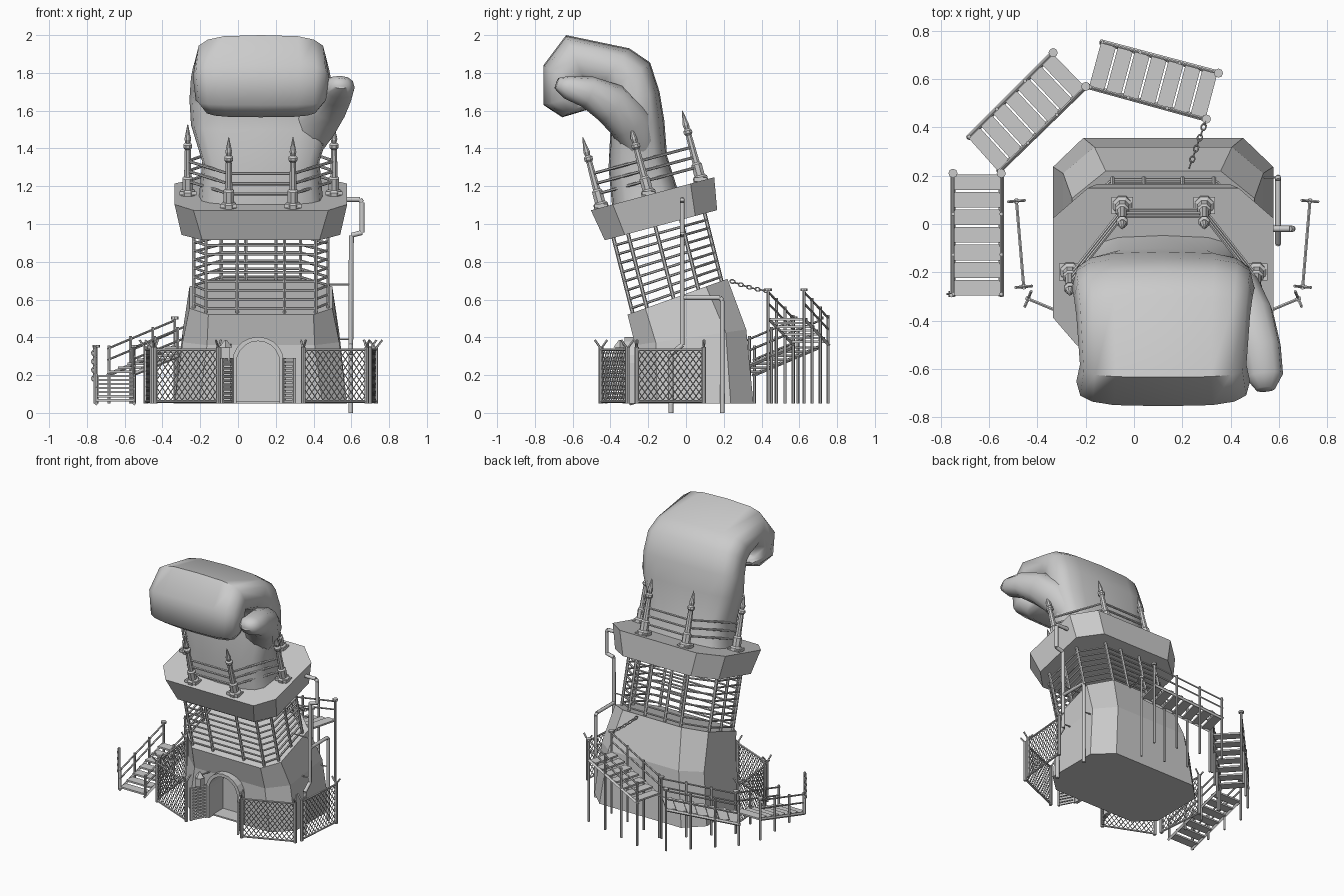
import bpy, bmesh, math
from mathutils import Vector as V, Matrix

if "Cube" in bpy.data.objects:
    bpy.data.objects.remove(bpy.data.objects["Cube"])

CX = 0.121  # tower centre line in x


def finish(name, bm, smooth=None):
    bmesh.ops.recalc_face_normals(bm, faces=bm.faces)
    me = bpy.data.meshes.new(name)
    bm.to_mesh(me)
    bm.free()
    ob = bpy.data.objects.new(name, me)
    bpy.context.collection.objects.link(ob)
    if smooth:
        bpy.ops.object.select_all(action='DESELECT')
        ob.select_set(True)
        bpy.context.view_layer.objects.active = ob
        bpy.ops.object.shade_smooth_by_angle(angle=math.radians(smooth))
    return ob


def loft(bm, rings, caps=True):
    vs = [[bm.verts.new(p) for p in r] for r in rings]
    for a, b in zip(vs, vs[1:]):
        for i in range(len(a)):
            j = (i + 1) % len(a)
            bm.faces.new((a[i], a[j], b[j], b[i]))
    if caps:
        bm.faces.new(vs[0])
        bm.faces.new(vs[-1])


def rod(bm, a, b, r=0.008, n=6, r2=None):
    a, b = V(a), V(b)
    d = b - a
    m = Matrix.Translation((a + b) / 2) @ d.to_track_quat('Z', 'Y').to_matrix().to_4x4()
    bmesh.ops.create_cone(bm, cap_ends=True, segments=n, radius1=r,
                          radius2=r if r2 is None else r2, depth=d.length, matrix=m)


def path(bm, pts, r=0.008, n=6, closed=False):
    for a, b in zip(pts, pts[1:] + (pts[:1] if closed else [])):
        rod(bm, a, b, r, n)


def box(bm, c, s, rot=0):
    m = Matrix.Translation(c) @ Matrix.Rotation(rot, 4, 'Z') @ Matrix.Diagonal((*s, 1))
    bmesh.ops.create_cube(bm, size=1, matrix=m)


def ring(c, u, v, n=16, e=3.4):
    f = lambda t: math.copysign(abs(t) ** (2 / e), t)
    return [V(c) + V(u) * f(math.cos(2 * math.pi * i / n)) + V(v) * f(math.sin(2 * math.pi * i / n))
            for i in range(n)]


def octagon(w, yf, yb, cf, cb):
    # chamfered rectangle: half width, front/back y, chamfer sizes front/back
    return [(-w + cf[0], yf), (w - cf[0], yf), (w, yf + cf[1]), (w, yb - cb[1]),
            (w - cb[0], yb), (-w + cb[0], yb), (-w, yb - cb[1]), (-w, yf + cf[1])]


def tilted(pts, y0, z0, deg, z=0):
    m = Matrix.Translation((CX, y0, z0)) @ Matrix.Rotation(math.radians(deg), 4, 'X')
    return [m @ V((x, y, z)) for x, y in pts]


# tower base, leaning forward as it rises
bm = bmesh.new()
loft(bm, [tilted(octagon(.456, -.315, .315, (.13, .12), (.125, .12)), .042, .05, 0),
          tilted(octagon(.415, -.297, .297, (.13, .11), (.13, .11)), .025, .40, 8),
          tilted(octagon(.378, -.281, .281, (.10, .10), (.14, .12)), -.045, .615, 19.7)])
base = finish("tower_base", bm)

# arched doorway recess
arch = [(-.115, .05)] + [(.115 * math.cos(math.pi - math.pi * i / 10), .265 + .115 * math.sin(math.pi * i / 10))
                         for i in range(11)] + [(.115, .05)]
bm = bmesh.new()
loft(bm, [[(CX - .015 + x, y, z + (.01 if z < .1 else 0)) for x, z in arch] for y in (-.5, -.16)])
cut = finish("door_cutter", bm)
cut.hide_render = True
cut.hide_viewport = True
mod = base.modifiers.new("doorway", 'BOOLEAN')
mod.object = cut
mod.operation = 'DIFFERENCE'
mod.solver = 'EXACT'

# door frame band
bm = bmesh.new()
rings = []
for x, z in arch:
    k = 1.2
    zo = .05 if z < .1 else .265 + (z - .265) * k
    X = CX - .015
    rings.append([(X + x, -.325, z), (X + x * k, -.325, zo), (X + x * k, -.24, zo), (X + x, -.24, z)])
loft(bm, rings)
finish("door_frame", bm)

# open slatted gates and lamp beside the door
bm = bmesh.new()
for s in (-1, 1):
    cx, rot = CX - .015 + s * .165, -s * math.radians(62)
    for d in (-.055, .055):
        box(bm, (cx + d * math.cos(rot), -.375 + d * math.sin(rot), .17), (.012, .015, .24), rot)
    for i in range(11):
        box(bm, (cx, -.375, .06 + i * .022), (.11, .01, .015), rot)
finish("gates", bm)
bm = bmesh.new()
box(bm, (-.065, -.35, .31), (.045, .045, .07))
rod(bm, (-.065, -.35, .345), (-.065, -.35, .385), .036, 4, .006)
rod(bm, (-.065, -.35, .36), (-.04, -.27, .36), .006)
finish("door_lamp", bm)

# open cage between base and platform
prof = octagon(.355, -.25, .25, (.065, .08), (.145, .13))
lo = tilted(prof + [(-.125, -.25), (.125, -.25), (-.08, .25), (.08, .25), (-.355, -.02), (.355, -.02)], -.045, .605, 19.7)
hi = tilted(prof + [(-.125, -.25), (.125, -.25), (-.08, .25), (.08, .25), (-.355, -.02), (.355, -.02)], -.145, 1.0, 15)
bm = bmesh.new()
for a, b in zip(lo, hi):
    d = (b - a).normalized()
    rod(bm, a - d * .03, b, .01)
for i in range(8):
    t = .08 + i * .115
    path(bm, [a.lerp(b, t) for a, b in zip(lo[:8], hi[:8])], .007, 6, True)
finish("cage", bm)

# flared platform
bm = bmesh.new()
loft(bm, [tilted(octagon(.42, -.308, .308, (.11, .11), (.145, .12)), -.177, 1.16, 15, -.172),
          tilted(octagon(.457, -.338, .338, (.10, .12), (.145, .13)), -.177, 1.16, 15)])
finish("platform", bm)

# spires and railings on the platform
M = Matrix.Translation((CX, -.177, 1.16)) @ Matrix.Rotation(math.radians(15), 4, 'X')
spots = [(-.17, -.28), (.17, -.28), (.387, -.02), (.17, .265), (-.17, .265), (-.387, -.02)]
spire = [(.042, 0), (.042, .02), (.03, .03), (.03, .09), (.021, .1), (.017, .25), (.025, .26),
         (.025, .275), (.014, .285), (.019, .305), (.002, .385)]
bm = bmesh.new()
for x, y in spots:
    loft(bm, [[M @ V((x + r * math.cos(math.pi / 8 + i * math.pi / 4), y + r * math.sin(math.pi / 8 + i * math.pi / 4), z))
               for i in range(8)] for r, z in spire])
    box(bm, M @ V((x, y, .008)), (.09, .07, .02))
finish("spires", bm)
bm = bmesh.new()
for h in (.075, .13, .185):
    path(bm, [M @ V((x, y, h)) for x, y in spots], .008, 6, True)
finish("platform_rails", bm)

# fist: sections from wrist over the knuckles to the curled finger tips (outer yz, inner yz, half width)
secs = [(-.04, 1.17, -.39, 1.08, .33), (-.10, 1.36, -.41, 1.30, .31), (-.115, 1.55, -.40, 1.50, .37),
        (-.14, 1.70, -.39, 1.62, .378), (-.19, 1.855, -.42, 1.70, .37), (-.30, 1.93, -.46, 1.72, .36),
        (-.635, 2.0, -.53, 1.74, .345), (-.755, 1.84, -.55, 1.72, .36), (-.755, 1.63, -.55, 1.68, .345),
        (-.655, 1.565, -.50, 1.66, .30), (-.47, 1.62, -.44, 1.69, .27)]
bm = bmesh.new()
loft(bm, [ring((CX, (a + c) / 2, (b + d) / 2), (w, 0, 0), (0, (a - c) / 2, (b - d) / 2)) for a, b, c, d, w in secs])
finish("fist", bm, 60)

# thumb
th = [(.35, -.24, 1.42, .10, .10), (.41, -.30, 1.55, .125, .12), (.48, -.40, 1.64, .105, .11),
      (.525, -.52, 1.70, .085, .085), (.54, -.63, 1.725, .078, .062), (.545, -.685, 1.745, .04, .03)]
bm = bmesh.new()
rings = []
for i, (x, y, z, a, b) in enumerate(th):
    t = (V(th[min(i + 1, 5)][:3]) - V(th[max(i - 1, 0)][:3])).normalized()
    u = (V((1, 0, 0)) - t * t.x).normalized()
    rings.append(ring((x, y, z), u * a, t.cross(u) * b, 12, 2.3))
loft(bm, rings)
finish("thumb", bm, 60)

# drain pipes with brackets
bm = bmesh.new()
path(bm, [(.55, -.02, 1.13), (.645, -.02, 1.13), (.657, -.02, 1.115), (.657, -.02, .955), (.60, -.02, .94),
          (.597, -.02, .36), (.597, -.08, .31), (.597, -.08, 0)], .013, 8)
path(bm, [(.597, -.02, .61), (.597, .18, .61), (.597, .193, .595), (.597, .193, 0)], .012, 8)
for y, z in ((-.02, .68), (-.02, .39), (.193, .39)):
    rod(bm, (.45, y, z), (.60, y, z), .005)
finish("pipes", bm, 50)

# chain-link fence panels
bm = bmesh.new()
for s in (-1, 1):
    for (x0, y0), (x1, y1) in (((.608, .095), (.578, -.26)), ((.56, -.31), (.225, -.45))):
        a, b = V((CX + s * x0, y0, .06)), V((CX + s * x1, y1, .06))
        d = (b - a)
        W, H, k = d.length, .275, 1.35
        d.normalize()
        nrm = V((-d.y, d.x, 0))
        P = lambda u, h: a + d * u + V((0, 0, h))
        for u in (0, W):
            rod(bm, P(u, -.01), P(u, .29), .012, 8)
            for q in (-1, 1):
                rod(bm, P(u, .28), P(u, .325) + nrm * q * .035, .006, 5)
        for h in (0, H):
            rod(bm, P(0, h), P(W, h), .007)
        st = -H / k
        while st < W:
            u0, u1 = max(st, 0), min(st + H / k, W)
            if u1 - u0 > .005:
                h0, h1 = (u0 - st) * k, (u1 - st) * k
                rod(bm, P(u0, h0), P(u1, h1), .0028, 4)
                rod(bm, P(u0, H - h0), P(u1, H - h1), .0028, 4)
            st += .032
finish("chain_link_fence", bm)

# three stair flights: inner start/end, outer start/end, z start/end
flights = [((-.55, -.30), (-.55, .21), (-.75, -.30), (-.75, .21), .05, .20),
           ((-.565, .215), (-.20, .57), (-.69, .355), (-.335, .71), .20, .35),
           ((-.19, .57), (.30, .435), (-.14, .755), (.35, .625), .36, .50)]
tr, rl = bmesh.new(), bmesh.new()
for p0, p1, q0, q1, z0, z1 in flights:
    def at(a, b, t, h=0):
        return V((*V(a).lerp(V(b), t), z0 + (z1 - z0) * t + h))
    for i in range(7):
        t0, t1, z = i / 7 + .008, (i + 1) / 7 - .008, z0 + (z1 - z0) * (i + .8) / 7
        quad = [at(p0, p1, t0), at(p0, p1, t1), at(q0, q1, t1), at(q0, q1, t0)]
        loft(tr, [[(v.x, v.y, z + h) for v in quad] for h in (-.006, .006)])
    for a, b in ((p0, p1), (q0, q1)):
        rod(rl, at(a, b, 0), at(a, b, 1), .011, 4)
        for h in (.08, .14):
            rod(rl, at(a, b, 0, h), at(a, b, 1, h), .006)
        for t in (.02, .34, .67, 1):
            top = at(a, b, t, .155)
            rod(rl, (top.x, top.y, .05), top, .008)
        rod(rl, top - V((0, 0, .01)), top + V((0, 0, .004)), .019, 8)
finish("stair_treads", tr)
finish("stair_frames", rl)


# chains made of alternating oval links
def chain(bm, a, b, n, sag=0):
    a, b = V(a), V(b)
    d = (b - a) / n
    q = d.to_track_quat('Z', 'Y')
    for i in range(n):
        t = (i + .5) / n
        c = a + d * (i + .5) - V((0, 0, 4 * sag * t * (1 - t)))
        side = q @ (V((1, 0, 0)) if i % 2 else V((0, 1, 0)))
        path(bm, ring(c, side * .01, d * .62, 8, 2), .0035, 5, True)


bm = bmesh.new()
chain(bm, (.30, .435, .645), (.23, .235, .70), 9, .008)
chain(bm, (-.765, -.29, .35), (-.765, -.29, .17), 8)
finish("chains", bm)
bm = bmesh.new()
rod(bm, (-.757, -.295, .05), (-.757, -.295, .355), .009)
finish("chain_post", bm)
